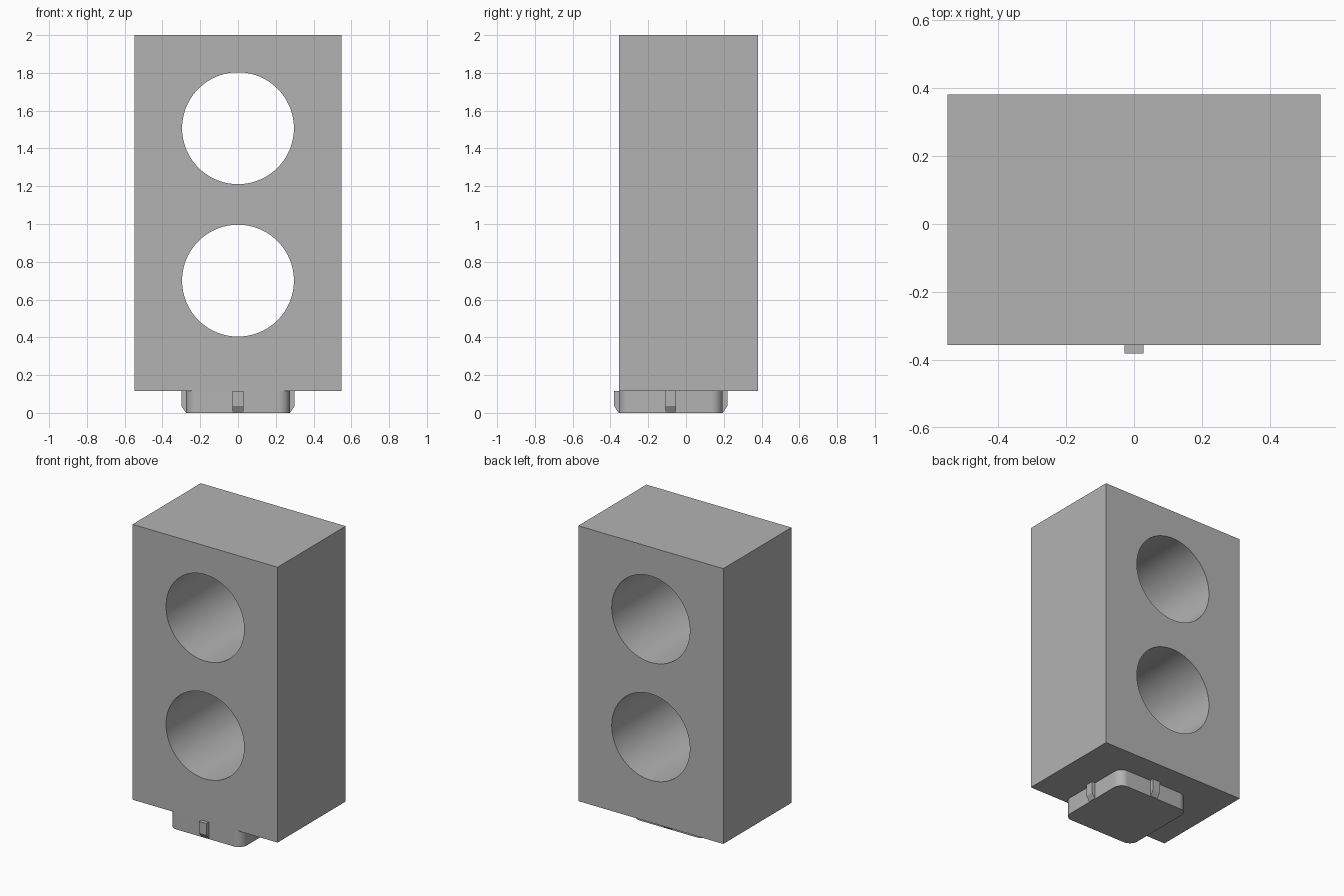
import bpy
import bmesh
import math

default = bpy.data.objects.get("Cube")
if default:
    bpy.data.objects.remove(default, do_unlink=True)

grey = bpy.data.materials.new("plain grey")
grey.use_nodes = True
grey.diffuse_color = (0.45, 0.45, 0.45, 1)
grey.node_tree.nodes["Principled BSDF"].inputs["Base Color"].default_value = grey.diffuse_color

FRONT, BACK = -0.356, 0.381
BASE_TOP = 0.115
PLUG_HALF, PLUG_Y = 0.275, -0.081
CORNER = 0.06


def add_object(name, bm):
    bmesh.ops.recalc_face_normals(bm, faces=bm.faces)
    mesh = bpy.data.meshes.new(name)
    bm.to_mesh(mesh)
    bm.free()
    mesh.materials.append(grey)
    obj = bpy.data.objects.new(name, mesh)
    bpy.context.collection.objects.link(obj)
    return obj


def extrude(name, points, vector):
    """Solid prism from a closed outline."""
    bm = bmesh.new()
    face = bm.faces.new([bm.verts.new(p) for p in points])
    result = bmesh.ops.extrude_face_region(bm, geom=[face], use_keep_orig=True)
    moved = [v for v in result["geom"] if isinstance(v, bmesh.types.BMVert)]
    bmesh.ops.translate(bm, verts=moved, vec=vector)
    return add_object(name, bm)


def smooth(obj):
    bpy.ops.object.select_all(action="DESELECT")
    obj.select_set(True)
    bpy.context.view_layer.objects.active = obj
    bpy.ops.object.shade_smooth_by_angle(angle=math.radians(30))


# Main block
w = 0.549
body = extrude("body", [(-w, FRONT, BASE_TOP), (w, FRONT, BASE_TOP),
                        (w, BACK, BASE_TOP), (-w, BACK, BASE_TOP)],
               (0, 0, 2 - BASE_TOP))

# Two round holes bored from front to back
for label, z in (("upper", 1.507), ("lower", 0.7)):
    ring = [math.tau * i / 96 for i in range(96)]
    cutter = extrude(label + "_hole_cutter",
                     [(0.296 * math.cos(a), -1, z + 0.296 * math.sin(a)) for a in ring],
                     (0, 2, 0))
    cutter.hide_render = True
    bore = body.modifiers.new(label + "_hole", "BOOLEAN")
    bore.operation = "DIFFERENCE"
    bore.solver = "EXACT"
    bore.object = cutter
    bpy.context.view_layer.objects.active = body
    bpy.ops.object.modifier_apply(modifier=bore.name)
    bpy.data.objects.remove(cutter, do_unlink=True)
smooth(body)

# Rounded square plug under the block
outline = []
inner = PLUG_HALF - CORNER
for quarter, (sx, sy) in enumerate(((1, 1), (-1, 1), (-1, -1), (1, -1))):
    for step in range(13):
        a = math.radians(90 * quarter + 7.5 * step)
        outline.append((sx * inner + CORNER * math.cos(a),
                        PLUG_Y + sy * inner + CORNER * math.sin(a), 0))
plug = extrude("base_plug", outline, (0, 0, BASE_TOP))
smooth(plug)

# Small locating rib on each plug side, tapered at the bottom
tip = PLUG_HALF + 0.025
root = PLUG_HALF - 0.01
profile = [(root, 0.002), (PLUG_HALF + 0.002, 0.002), (tip, 0.037),
           (tip, BASE_TOP), (root, BASE_TOP)]
for i, side in enumerate(("left", "back", "right", "front")):
    rib = extrude(side + "_rib", [(r, -0.028, z) for r, z in profile], (0, 0.056, 0))
    rib.location.y = PLUG_Y
    rib.rotation_euler.z = i * math.pi / 2
